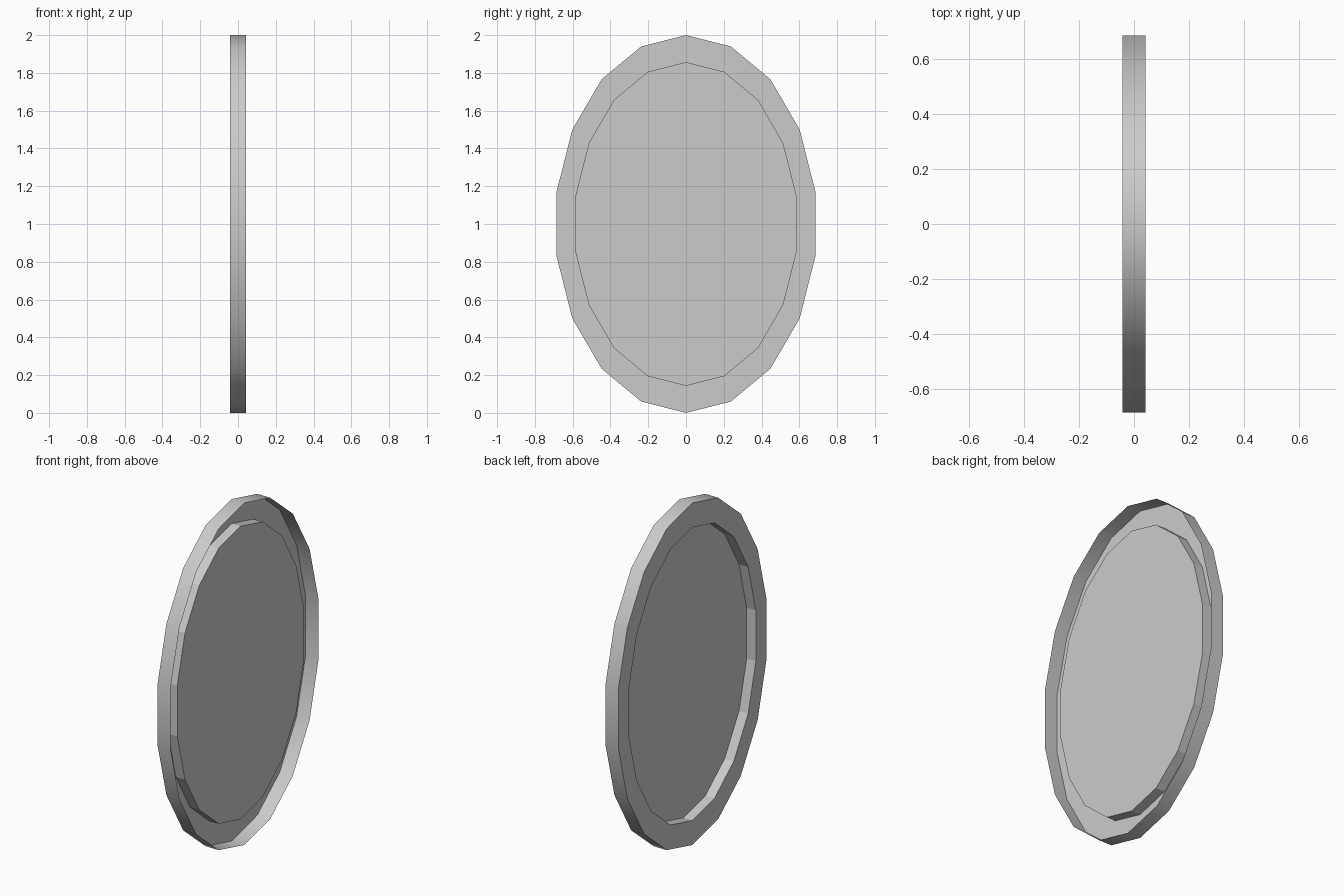
import bpy, bmesh
from math import sin, cos, tau

if "Cube" in bpy.data.objects:
    bpy.data.objects.remove(bpy.data.objects["Cube"])

SIDES = 18
bm = bmesh.new()


def ring(x, ry, rz):
    """Upright ellipse of vertices in the plane at x."""
    return [bm.verts.new((x, ry * sin(tau * i / SIDES), 1 + rz * cos(tau * i / SIDES)))
            for i in range(SIDES)]


def bridge(a, b, smooth=False):
    for i in range(SIDES):
        j = (i + 1) % SIDES
        f = bm.faces.new((a[i], a[j], b[j], b[i]))
        f.smooth = smooth


# Open outer wall, flat rim on the -x side, recess wall and sunken disc
outer_open = ring(0.042, 0.695, 1.0)
outer_rim = ring(-0.042, 0.695, 1.0)
inner_rim = ring(-0.042, 0.594, 0.857)
disc = ring(0.017, 0.594, 0.857)
bridge(outer_open, outer_rim, smooth=True)
bridge(outer_rim, inner_rim)
bridge(inner_rim, disc)
bm.faces.new(disc)

bmesh.ops.recalc_face_normals(bm, faces=bm.faces)
# Make the outer wall face outwards
bm.normal_update()
wall = next(f for f in bm.faces if f.smooth)
c = wall.calc_center_median()
if wall.normal.y * c.y + wall.normal.z * (c.z - 1) < 0:
    bmesh.ops.reverse_faces(bm, faces=bm.faces)
# Keep the rim corner crisp
for e in bm.edges:
    if len(e.link_faces) == 2 and not all(f.smooth for f in e.link_faces):
        e.smooth = False

mesh = bpy.data.meshes.new("oval_panel")
bm.to_mesh(mesh)
bm.free()
panel = bpy.data.objects.new("oval_panel", mesh)
bpy.context.collection.objects.link(panel)
